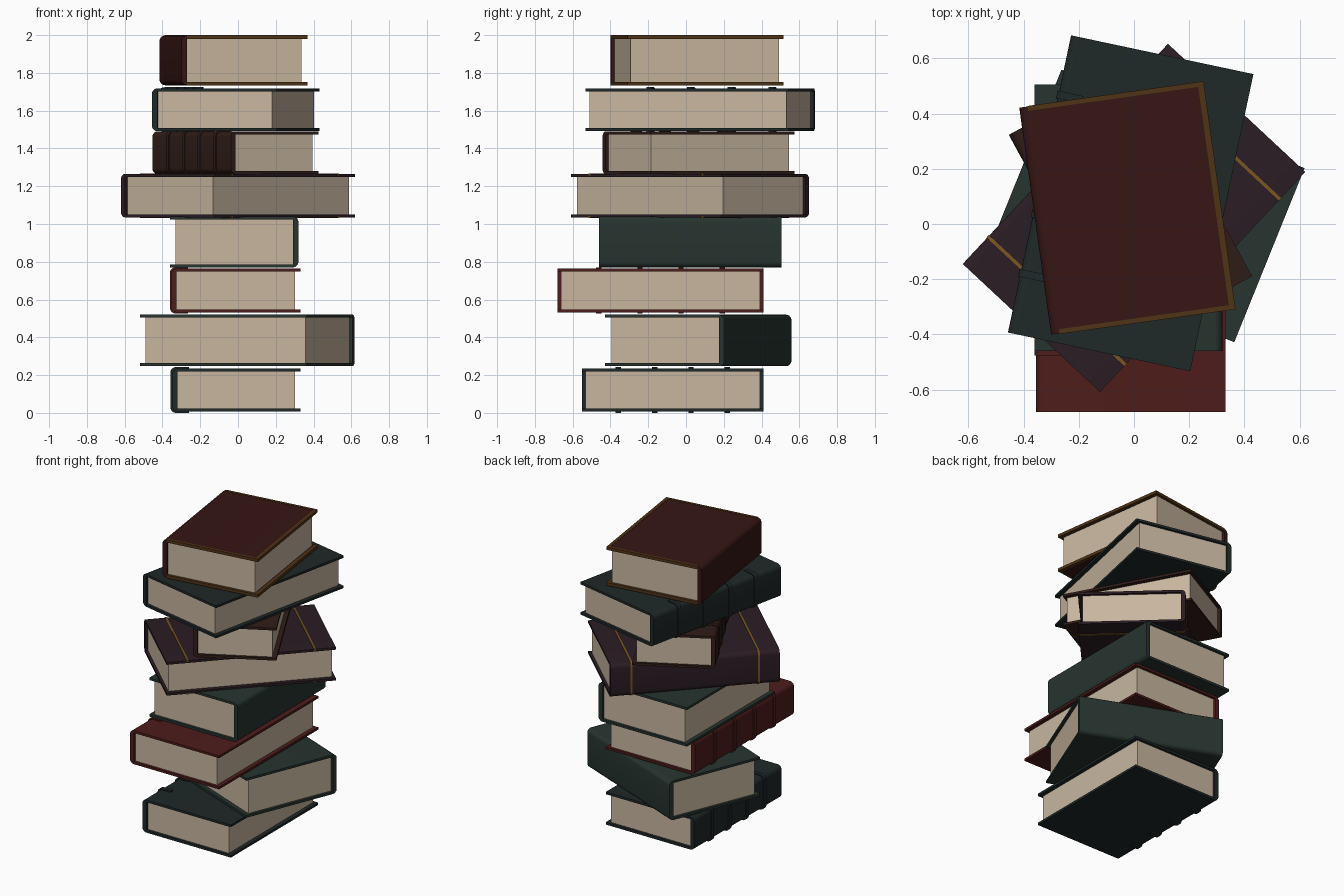
import bpy, bmesh
from math import sin, cos, pi, radians

if "Cube" in bpy.data.objects:
    bpy.data.objects.remove(bpy.data.objects["Cube"])


def material(name, rgb):
    m = bpy.data.materials.new(name)
    m.diffuse_color = (*rgb, 1)
    m.use_nodes = True
    m.node_tree.nodes["Principled BSDF"].inputs["Base Color"].default_value = m.diffuse_color
    return m


PAPER = material("paper", (0.58, 0.47, 0.35))
GOLD = material("gold", (0.20, 0.09, 0.013))
BRONZE = material("bronze_edge", (0.08, 0.033, 0.008))
TEAL = material("dark_teal", (0.014, 0.021, 0.021))
GREEN = material("green", (0.02, 0.034, 0.028))
RED = material("red", (0.075, 0.012, 0.011))
PURPLE = material("purple", (0.023, 0.012, 0.017))
BROWN = material("brown", (0.030, 0.012, 0.009))
MAROON = material("maroon", (0.036, 0.008, 0.007))


def c_profile(x0, x1, z0, z1, t, s, r=0.03):
    """C-shaped binding section: spine on x0 with rounded outer corners."""
    pts = [(x1, z0)]
    for k in range(6):
        a = -pi / 2 - k * pi / 10
        pts.append((x0 + r + r * cos(a), z0 + r + r * sin(a)))
    for k in range(6):
        a = pi - k * pi / 10
        pts.append((x0 + r + r * cos(a), z1 - r + r * sin(a)))
    pts += [(x1, z1), (x1, z1 - t), (x0 + s, z1 - t), (x0 + s, z0 + t), (x1, z0 + t)]
    return pts


def rect(x0, x1, z0, z1):
    return [(x0, z0), (x0, z1), (x1, z1), (x1, z0)]


def extrude(name, profile, y0, y1, mat, place):
    """Extrude an (x, z) section along y and place it in the stack."""
    bm = bmesh.new()
    a = [bm.verts.new((x, y0, z)) for x, z in profile]
    b = [bm.verts.new((x, y1, z)) for x, z in profile]
    n = len(profile)
    bm.faces.new(a)
    bm.faces.new(b[::-1])
    for i in range(n):
        j = (i + 1) % n
        bm.faces.new((a[i], b[i], b[j], a[j]))
    bmesh.ops.recalc_face_normals(bm, faces=bm.faces)
    me = bpy.data.meshes.new(name)
    bm.to_mesh(me)
    bm.free()
    me.materials.append(mat)
    ob = bpy.data.objects.new(name, me)
    bpy.context.collection.objects.link(ob)
    cx, cy, ang = place
    ob.location = (cx, cy, 0)
    ob.rotation_euler.z = radians(ang)
    return ob


T, S = 0.016, 0.03  # board and spine thickness


def book(name, place, w, l, z0, z1, mat, ribs=0.0, bands=False, edging=False):
    x0, x1, hy = -w / 2, w / 2, l / 2
    # binding and page block
    extrude(name + "_cover", c_profile(x0, x1, z0, z1, T, S), -hy, hy, mat, place)
    extrude(name + "_pages", rect(x0 + S, x1 - 0.028, z0 + T, z1 - T),
            -hy + 0.018, hy - 0.018, PAPER, place)
    # raised spine ribs
    if ribs:
        for i, f in enumerate((-0.3, -0.1, 0.1, 0.3)):
            extrude(f"{name}_rib_{i + 1}",
                    c_profile(x0 - ribs, x0 + 0.09, z0 - ribs, z1 + ribs, 0.012, 0.02),
                    f * l - 0.014, f * l + 0.014, mat, place)
    # gilt bands around spine and boards
    if bands:
        for i, y in enumerate((-0.41, 0.41)):
            extrude(f"{name}_gilt_band_{i + 1}",
                    c_profile(x0 - 0.003, x1 + 0.002, z0 - 0.003, z1 + 0.003, 0.01, 0.015),
                    y - 0.006, y + 0.006, GOLD, place)
    # bronze edging on three sides of each board
    if edging:
        e, p = 0.02, 0.002
        for label, b in (("lower", z0), ("upper", z1 - T)):
            zz = (b - p, b + T + p)
            extrude(f"{name}_{label}_fore_edging", rect(x1 - e, x1 + p, *zz),
                    -hy, hy, BRONZE, place)
            for end, ya, yb in (("tail", -hy - p, -hy + e * 0.8), ("head", hy - e * 0.8, hy + p)):
                extrude(f"{name}_{label}_{end}_edging", rect(x0 + 0.03, x1, *zz),
                        ya, yb, BRONZE, place)


# stack from bottom to top: placement is (x, y, turn in degrees)
book("book_1", (-0.01, -0.07, 0), 0.68, 0.96, 0.008, 0.235, TEAL, ribs=0.008)
book("book_2", (0.05, 0.065, -112), 0.68, 0.95, 0.247, 0.52, GREEN)
book("book_3", (-0.012, -0.135, 0), 0.685, 1.09, 0.532, 0.765, RED, ribs=0.006)
book("book_4", (-0.02, 0.022, 180), 0.68, 0.965, 0.77, 1.04, GREEN)
book("book_5", (0.0, 0.022, -43), 0.68, 1.09, 1.035, 1.265, PURPLE, bands=True)
book("book_6", (-0.013, 0.067, 28.5), 0.53, 0.87, 1.265, 1.49, BROWN, ribs=0.004)
book("book_7", (-0.012, 0.075, -12), 0.675, 1.10, 1.492, 1.718, TEAL, ribs=0.006)
book("book_8", (-0.025, 0.057, 8), 0.672, 0.83, 1.735, 1.998, MAROON, edging=True)

# smooth the rounded spines, keep board edges crisp
for ob in bpy.context.collection.objects:
    ob.select_set(True)
    bpy.context.view_layer.objects.active = ob
bpy.ops.object.shade_smooth_by_angle(angle=radians(30))
